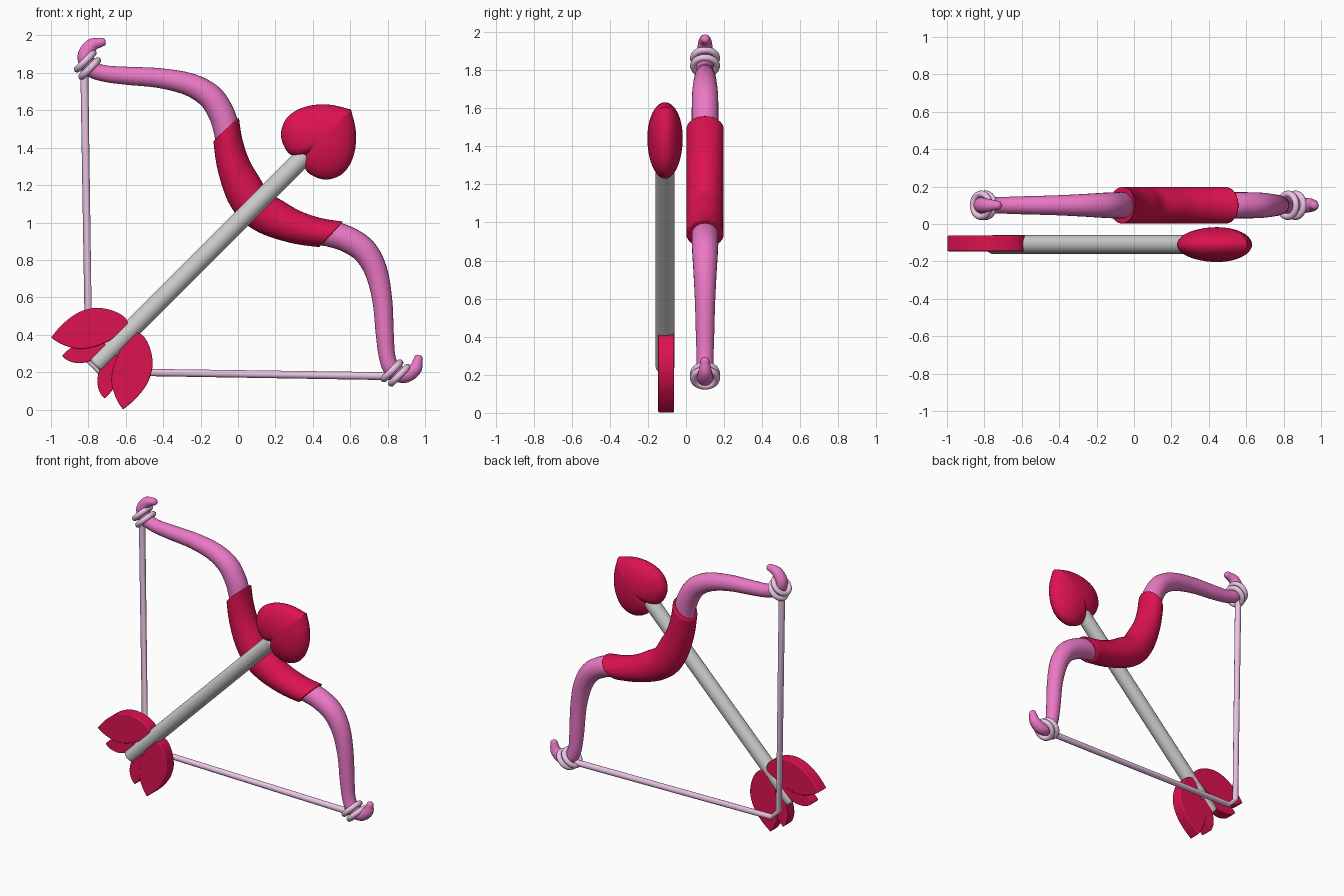
import bpy, bmesh, math
from mathutils import Vector

if "Cube" in bpy.data.objects:
    bpy.data.objects.remove(bpy.data.objects["Cube"])


def material(name, rgb):
    m = bpy.data.materials.new(name)
    m.diffuse_color = (*rgb, 1)
    m.use_nodes = True
    m.node_tree.nodes["Principled BSDF"].inputs["Base Color"].default_value = m.diffuse_color
    return m


PINK = material("pink", (0.83, 0.19, 0.56))
RED = material("crimson", (0.72, 0.006, 0.08))
PALE = material("pale_pink", (0.83, 0.56, 0.78))
BOW_Y, ARROW_Y = 0.1, -0.11


def mirror(p):
    """Reflect an (x, z, ...) point across the arrow line z = x + 1."""
    return (p[1] - 1, p[0] + 1, *p[2:])


def spline(pts, n=6, closed=False):
    """Smooth curve through points of any dimension."""
    out, c = [], len(pts)
    for i in range(c if closed else c - 1):
        g = [pts[(i + k) % c] if closed else pts[min(max(i + k, 0), c - 1)] for k in (-1, 0, 1, 2)]
        for j in range(n):
            t = j / n
            out.append(tuple(0.5 * (2 * b + (d - a) * t + (2 * a - 5 * b + 4 * d - e) * t * t
                                    + (3 * b - a - 3 * d + e) * t ** 3) for a, b, d, e in zip(*g)))
    return out if closed else out + [tuple(pts[-1])]


def finish(name, bm, mat, angle=40, bevel=0):
    bmesh.ops.recalc_face_normals(bm, faces=bm.faces)
    me = bpy.data.meshes.new(name)
    bm.to_mesh(me)
    bm.free()
    ob = bpy.data.objects.new(name, me)
    bpy.context.collection.objects.link(ob)
    if mat:
        me.materials.append(mat)
    if bevel:
        b = ob.modifiers.new("bevel", 'BEVEL')
        b.width, b.segments, b.limit_method, b.angle_limit = bevel, 3, 'ANGLE', math.radians(40)
    bpy.ops.object.select_all(action='DESELECT')
    ob.select_set(True)
    bpy.context.view_layer.objects.active = ob
    bpy.ops.object.shade_smooth_by_angle(angle=math.radians(angle))
    return ob


def loft(name, sections, y, mat, sides=24, closed=False, bevel=0):
    """Tube through sections (centre x, z, in-plane half vector x, z, y radius)."""
    bm = bmesh.new()
    rings = []
    for x, z, hx, hz, ry in sections:
        rings.append([bm.verts.new((x + hx * math.cos(a), y + ry * math.sin(a), z + hz * math.cos(a)))
                      for a in (2 * math.pi * k / sides for k in range(sides))])
    pairs = list(zip(rings, rings[1:])) + ([(rings[-1], rings[0])] if closed else [])
    for r, s in pairs:
        for k in range(sides):
            j = (k + 1) % sides
            bm.faces.new((r[k], r[j], s[j], s[k]))
    if not closed:
        bm.faces.new(rings[0])
        bm.faces.new(rings[-1])
    return finish(name, bm, mat, bevel=bevel)


def tube(name, path, y, mat, **kw):
    """Round tube along (x, z, radius) points."""
    secs = []
    for i, (x, z, r) in enumerate(path):
        a, b = path[max(i - 1, 0)], path[min(i + 1, len(path) - 1)]
        t = Vector((b[0] - a[0], b[1] - a[1])).normalized()
        secs.append((x, z, -t.y * r, t.x * r, r))
    return loft(name, secs, y, mat, **kw)


# Bow limbs: one half from hooked tip to grip, reflected for the other half
half = [(-0.708, 1.966, 0.008), (-0.716, 1.965, 0.02), (-0.74, 1.962, 0.026), (-0.785, 1.945, 0.036),
        (-0.815, 1.89, 0.043), (-0.79, 1.828, 0.045), (-0.72, 1.798, 0.044), (-0.60, 1.785, 0.048),
        (-0.42, 1.772, 0.053), (-0.26, 1.738, 0.061), (-0.15, 1.675, 0.068), (-0.09, 1.585, 0.07),
        (-0.062, 1.50, 0.07), (-0.03, 1.36, 0.07)]
tube("bow_limbs", spline(half + [(0.085, 1.085, 0.07)] + [mirror(p) for p in reversed(half)]),
     BOW_Y, PINK)

# Grip sleeve: lofted between its outer and inner edges
outer = [(0.005, 1.562), (0.022, 1.45), (0.06, 1.335), (0.115, 1.24)]
inner = [(-0.132, 1.435), (-0.113, 1.30), (-0.075, 1.165), (-0.035, 1.08)]
edges = [spline(e + [m] + [mirror(p) for p in reversed(e)])
         for e, m in ((outer, (0.163, 1.163)), (inner, (0.015, 1.015)))]
loft("grip", [((a[0] + b[0]) / 2, (a[1] + b[1]) / 2, (a[0] - b[0]) / 2, (a[1] - b[1]) / 2, 0.098)
              for a, b in zip(*edges)], BOW_Y, RED, sides=32, bevel=0.008)

# String with its small chamfer at the nock
side = [(-0.822, 1.83, 0.021), (-0.798, 0.26, 0.019)]
tube("string", side + [mirror(p) for p in reversed(side)], BOW_Y, PALE, sides=16)

# String wraps: two rings at each tip
for tip, flip in (("upper", False), ("lower", True)):
    for n, c in enumerate(((-0.817, 1.863), (-0.793, 1.823))):
        c = mirror(c) if flip else c
        s = math.sqrt(0.5)
        bm = bmesh.new()
        R, r, N, M = 0.061, 0.018, 32, 12
        grid = []
        for i in range(N):
            a = 2 * math.pi * i / N
            rad = Vector((s * math.cos(a), math.sin(a), s * math.cos(a)))
            grid.append([bm.verts.new(Vector((c[0], BOW_Y, c[1])) + rad * (R + r * math.cos(b))
                                      + Vector((-s, 0, s)) * r * math.sin(b))
                         for b in (2 * math.pi * k / M for k in range(M))])
        for i in range(N):
            for k in range(M):
                g, h, j = grid[i], grid[(i + 1) % N], (k + 1) % M
                bm.faces.new((g[k], h[k], h[j], g[j]))
        finish(f"{tip}_wrap_{n + 1}", bm, PALE)

# Arrow shaft
tube("arrow_shaft", [(-0.765, 0.235, 0.05), (0.362, 1.362, 0.05)], ARROW_Y, None, sides=32, bevel=0.015)

# Puffed heart arrowhead: outline in (along shaft, across shaft), shrunk in domed rings
lobe = [(0.50, 0), (0.463, 0.04), (0.455, 0.09), (0.49, 0.165), (0.56, 0.207), (0.638, 0.205),
        (0.721, 0.165), (0.795, 0.095), (0.854, 0)]
right = spline(lobe)
outline = right + [(u, -v) for u, v in reversed(right[1:-1])]
bm = bmesh.new()
cu, s, K = 0.63, math.sqrt(0.5), 10
rings = []
for k in range(-K + 1, K):
    t = math.pi / 2 * k / K
    ring = []
    for u, v in outline:
        uu, vv = cu + (u - cu) * math.cos(t), v * math.cos(t)
        ring.append(bm.verts.new(((uu - vv) * s, ARROW_Y + 0.093 * math.sin(t), 1 + (uu + vv) * s)))
    rings.append(ring)
L = len(outline)
for a, b in zip(rings, rings[1:]):
    for i in range(L):
        j = (i + 1) % L
        bm.faces.new((a[i], a[j], b[j], b[i]))
for ring, sign in ((rings[0], -1), (rings[-1], 1)):
    pole = bm.verts.new((cu * s, ARROW_Y + sign * 0.093, 1 + cu * s))
    for i in range(L):
        bm.faces.new((ring[i], ring[(i + 1) % L], pole))
finish("heart_head", bm, RED, angle=50)

# Fletching: a large and a small leaf plate on each side of the shaft
large = [(-1.0, 0.385), (-0.94, 0.455), (-0.86, 0.515), (-0.77, 0.543), (-0.68, 0.532), (-0.61, 0.497),
         (-0.585, 0.45), (-0.59, 0.415), (-0.64, 0.395), (-0.70, 0.362), (-0.78, 0.332),
         (-0.86, 0.325), (-0.94, 0.348)]
small = [(-0.94, 0.288), (-0.90, 0.325), (-0.84, 0.36), (-0.76, 0.37), (-0.70, 0.34), (-0.71, 0.30),
         (-0.78, 0.262), (-0.85, 0.248), (-0.91, 0.262)]
for size, pts, h in (("large", large, 0.042), ("small", small, 0.037)):
    # open spline keeps the leaf tip pointed
    leaf = spline(pts + pts[:1])[:-1]
    for where, flip in (("upper", False), ("lower", True)):
        bm = bmesh.new()
        f = bm.faces.new([bm.verts.new((x, -0.104 - h, z))
                          for x, z in (map(mirror, leaf) if flip else leaf)])
        new = bmesh.ops.extrude_face_region(bm, geom=[f])["geom"]
        bmesh.ops.translate(bm, vec=(0, 2 * h, 0), verts=[v for v in new if isinstance(v, bmesh.types.BMVert)])
        finish(f"{where}_{size}_fletching", bm, RED, bevel=0.006)
